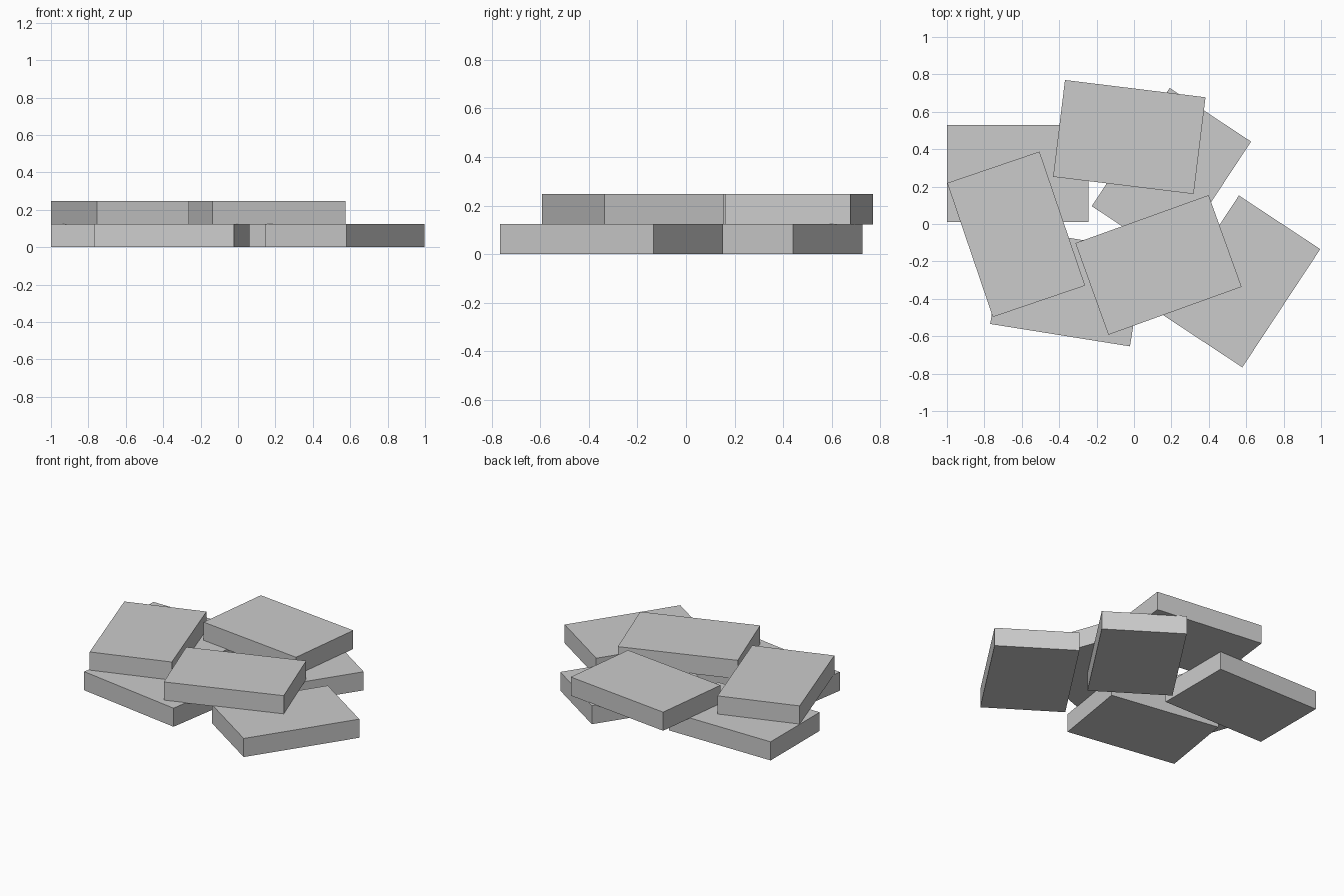
import bpy
from math import radians

if "Cube" in bpy.data.objects:
    bpy.data.objects.remove(bpy.data.objects["Cube"])

L, W, H = 0.757, 0.521, 0.125   # every slab is the same block
TOP_Z = 0.122                   # upper layer rests on (barely into) the lower one


def slab(name, x, y, z, angle):
    bpy.ops.mesh.primitive_cube_add(size=1, location=(x, y, z + H / 2),
                                    rotation=(0, 0, radians(angle)))
    ob = bpy.context.object
    ob.name = name
    ob.scale = (L, W, H)


# lower layer
slab("lower_slab_back_left", -0.622, 0.27, 0, 0)
slab("lower_slab_back_right", 0.20, 0.268, 0, 56.6)
slab("lower_slab_front_left", -0.354, -0.337, 0, -9.1)
slab("lower_slab_front_right", 0.57, -0.307, 0, 56.6)

# upper layer
slab("upper_slab_back", -0.025, 0.465, TOP_Z, -7.0)
slab("upper_slab_left", -0.63, -0.055, TOP_Z, 108.8)
slab("upper_slab_front", 0.131, -0.219, TOP_Z, 19.8)
